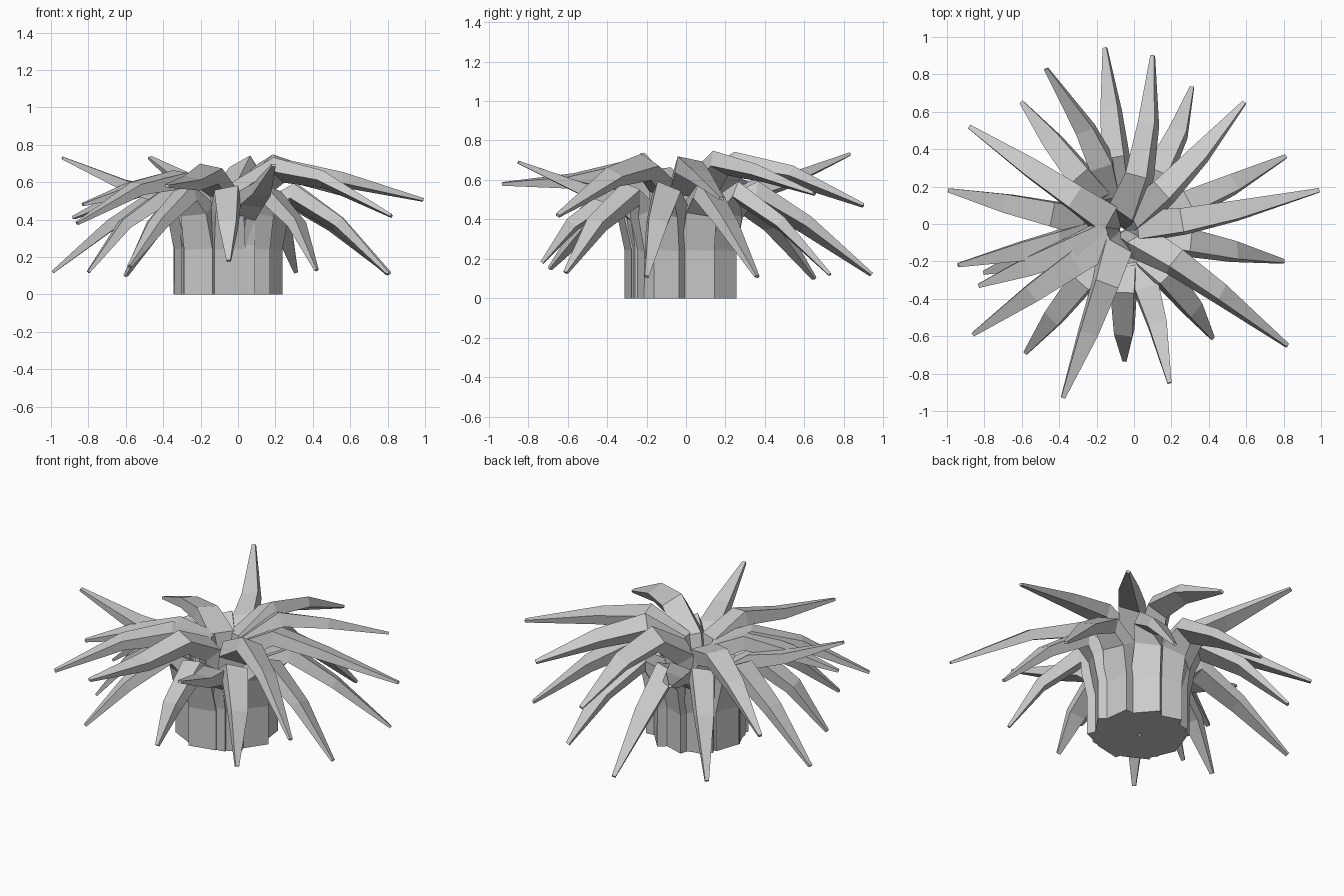
import bpy, bmesh
from math import cos, sin
from mathutils import Vector

if "Cube" in bpy.data.objects:
    bpy.data.objects.remove(bpy.data.objects["Cube"])

CENTRE = Vector((-0.06, -0.03, 0))

# (radius, height) paths of the leaf spine, before the tip
PATHS = {
    "low":  [(.20, 0), (.20, .25), (.255, .45), (.37, .53), (.62, .375)],
    "arch": [(.08, 0), (.085, .30), (.13, .55), (.30, .645), (.57, .595)],
    "rise": [(.19, 0), (.19, .27), (.23, .43), (.36, .53), (.56, .58)],
}
WIDTH = [.17, .17, .155, .13, .10, .022]
DEPTH = [.13, .13, .11, .085, .06, .015]

# tip position, path type, roll of the cross-section, knee lift, sideways bow
LEAVES = [
    (-.155, .94, .12, "low", .4, 0, 0), (.10, .90, .47, "arch", .5, .03, -.04),
    (-.47, .83, .73, "rise", .3, .01, -.05), (.31, .73, .12, "low", .4, 0, -.04),
    (-.60, .65, .10, "low", .2, 0, 0), (.59, .65, .53, "arch", .4, .04, -.02),
    (-.88, .52, .41, "arch", -.1, -.04, 0), (.81, .36, .11, "low", .3, 0, -.02),
    (-.99, .18, .12, "low", .1, 0, 0), (.99, .18, .505, "arch", .2, .02, -.02),
    (-.94, -.22, .73, "rise", .1, 0, 0), (-.80, -.26, .12, "low", -.1, 0, 0),
    (-.83, -.33, .48, "arch", .1, -.03, 0), (-.86, -.59, .38, "arch", .1, -.03, 0),
    (-.58, -.69, .15, "low", -.2, 0, 0), (-.38, -.93, .58, "arch", .2, 0, .01),
    (-.05, -.73, .18, "low", -.2, 0, 0), (.19, -.85, .69, "rise", .1, -.02, .03),
    (.42, -.61, .13, "low", .3, 0, .02), (.82, -.65, .42, "arch", .5, .02, .02),
    (.80, -.20, .11, "low", .4, 0, 0),
]


def make_leaf(i, x, y, z, kind, roll, lift, bow):
    """Four-sided tapering box swept along a bent spine."""
    out = Vector((x, y, 0)) - CENTRE
    reach = out.length
    out.normalize()
    side = Vector((-out.y, out.x, 0))
    spine = []
    for k, (r, h) in enumerate(PATHS[kind]):
        shift = 0
        if k >= 3:
            r *= .5 + .5 * reach / .92
            h += lift
            shift = bow
        spine.append(CENTRE + out * r + side * shift + Vector((0, 0, h)))
    spine.append(Vector((x, y, z)))

    bm = bmesh.new()
    rings = []
    for k, p in enumerate(spine):
        a, b = spine[max(k - 1, 0)], spine[min(k + 1, len(spine) - 1)]
        tan = (b - a).normalized()
        if k == 0:
            tan = Vector((0, 0, 1))
        nor = side.cross(tan).normalized()
        u = side * cos(roll) + nor * sin(roll)
        v = nor * cos(roll) - side * sin(roll)
        w, d = WIDTH[k] / 2, DEPTH[k] / 2
        rings.append([bm.verts.new(p + u * w * s + v * d * t)
                      for s, t in ((-1, -1), (1, -1), (1, 1), (-1, 1))])
    for lo, hi in zip(rings, rings[1:]):
        for j in range(4):
            n = (j + 1) % 4
            bm.faces.new((lo[j], lo[n], hi[n], hi[j]))
    bm.faces.new(rings[0][::-1])
    bm.faces.new(rings[-1])
    bmesh.ops.recalc_face_normals(bm, faces=bm.faces)
    mesh = bpy.data.meshes.new(f"leaf_{i:02d}")
    bm.to_mesh(mesh)
    bm.free()
    ob = bpy.data.objects.new(f"leaf_{i:02d}", mesh)
    bpy.context.collection.objects.link(ob)


for i, leaf in enumerate(LEAVES, 1):
    make_leaf(i, *leaf)
